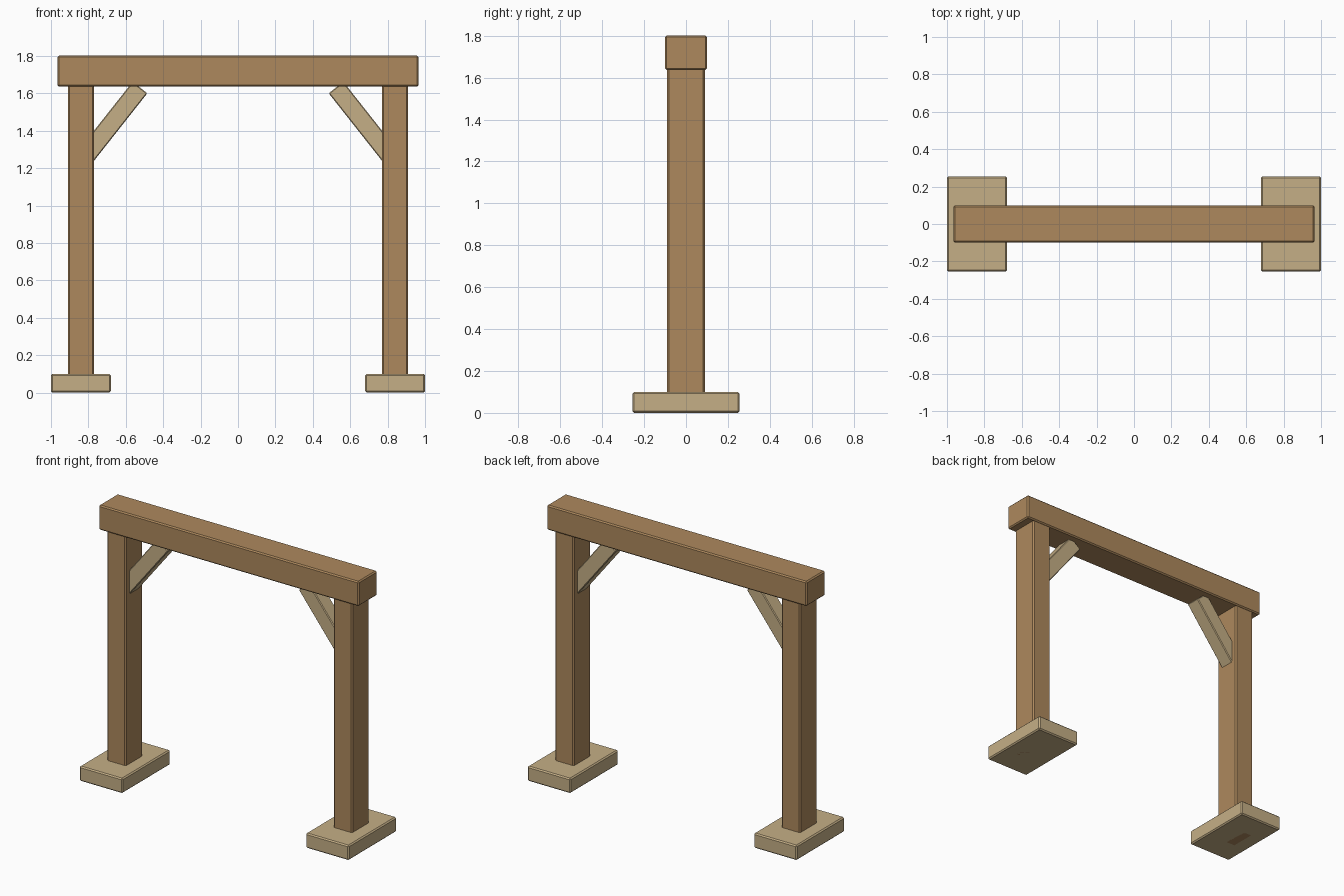
import bpy, math

if "Cube" in bpy.data.objects:
    bpy.data.objects.remove(bpy.data.objects["Cube"])

def material(name, rgb):
    m = bpy.data.materials.new(name)
    m.diffuse_color = (*rgb, 1)
    m.use_nodes = True
    m.node_tree.nodes["Principled BSDF"].inputs["Base Color"].default_value = m.diffuse_color
    return m

wood = material("brown_wood", (0.42, 0.25, 0.11))
pale = material("pale_wood", (0.56, 0.43, 0.24))

def block(name, centre, size, mat, tilt=0.0, bevel=0.008):
    """Timber block with slightly eased edges, tilted about y."""
    bpy.ops.mesh.primitive_cube_add(size=1, location=centre)
    ob = bpy.context.object
    ob.name = name
    ob.scale = size
    bpy.ops.object.transform_apply(location=False, rotation=False, scale=True)
    ob.rotation_euler.y = tilt
    mod = ob.modifiers.new("eased_edges", 'BEVEL')
    mod.width = bevel
    mod.segments = 1
    ob.data.materials.append(mat)
    return ob

# Top beam
block("top_beam", (0, 0, 1.719), (1.93, 0.20, 0.166), wood)

for side, s in (("left", -1), ("right", 1)):
    # Foot slab
    block(side + "_foot", (s * 0.84, 0, 0.05), (0.32, 0.51, 0.10), pale)
    # Post, running through the foot and up into the beam
    block(side + "_post", (s * 0.84, 0, 0.825), (0.14, 0.18, 1.65), wood)
    # Diagonal brace, ends buried in post and beam
    block(side + "_brace", (s * 0.679, 0, 1.435), (0.10, 0.10, 0.50), pale,
          tilt=-s * math.radians(38.3), bevel=0.005)
